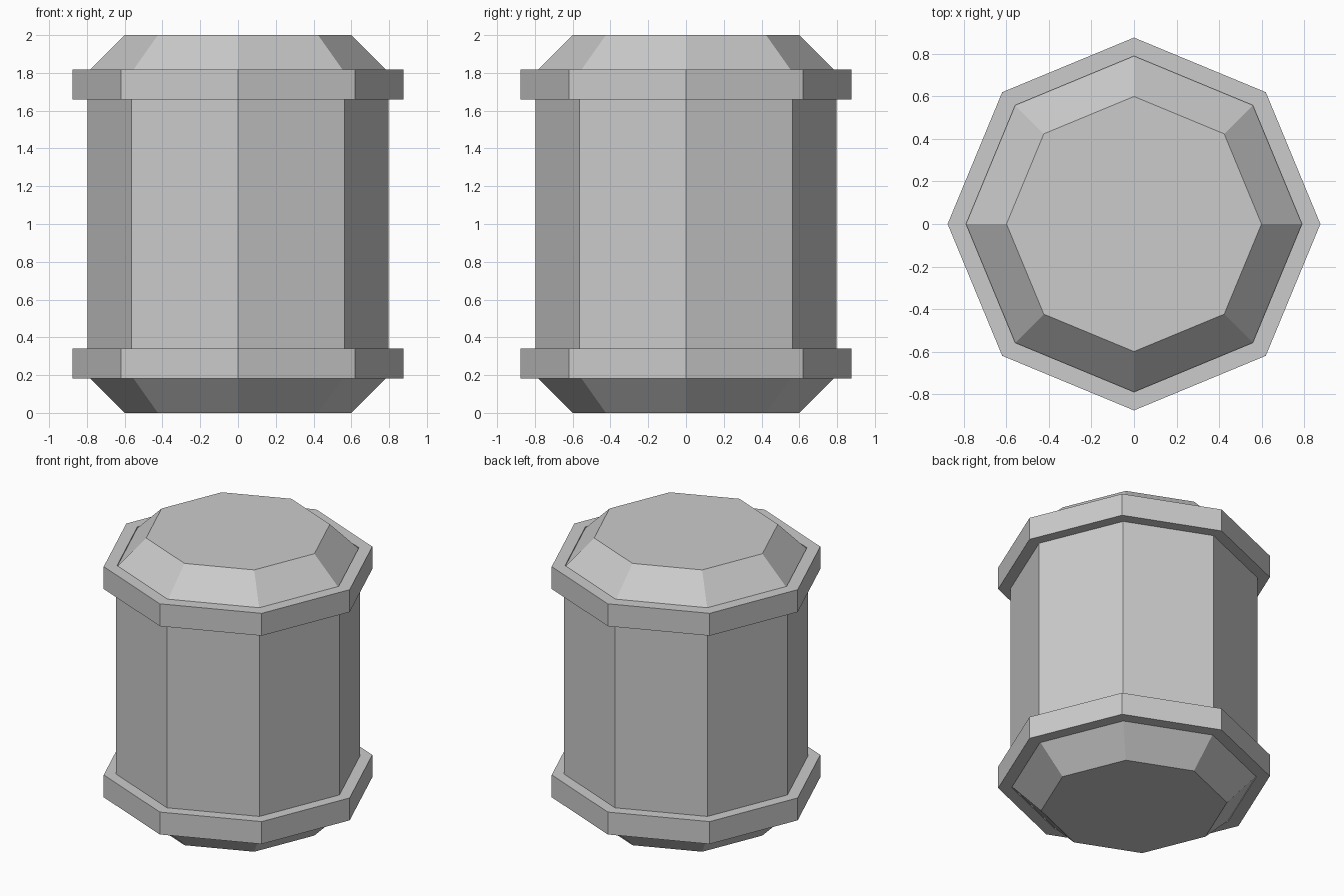
import bpy, bmesh, math

if "Cube" in bpy.data.objects:
    bpy.data.objects.remove(bpy.data.objects["Cube"])

SIDES = 8


def lathe(name, profile, closed):
    """Revolve (radius, z) points into an octagonal part with flat faces."""
    bm = bmesh.new()
    rings = []
    for r, z in profile:
        rings.append([bm.verts.new((r * math.cos(i * math.tau / SIDES),
                                    r * math.sin(i * math.tau / SIDES), z))
                      for i in range(SIDES)])
    pairs = list(zip(rings, rings[1:]))
    if closed:
        pairs.append((rings[-1], rings[0]))
    else:
        bm.faces.new(rings[0])
        bm.faces.new(rings[-1])
    for a, b in pairs:
        for i in range(SIDES):
            j = (i + 1) % SIDES
            bm.faces.new((a[i], a[j], b[j], b[i]))
    bmesh.ops.recalc_face_normals(bm, faces=bm.faces)
    mesh = bpy.data.meshes.new(name)
    bm.to_mesh(mesh)
    bm.free()
    obj = bpy.data.objects.new(name, mesh)
    bpy.context.collection.objects.link(obj)
    return obj


# Barrel body with chamfered ends
lathe("barrel_body", [(0.6, 0), (0.797, 0.197), (0.797, 1.803), (0.6, 2)], False)

# Raised bands near both ends
for name, z in (("lower_band", 0.182), ("upper_band", 1.66)):
    lathe(name, [(0.79, z), (0.877, z), (0.877, z + 0.159), (0.79, z + 0.159)], True)
